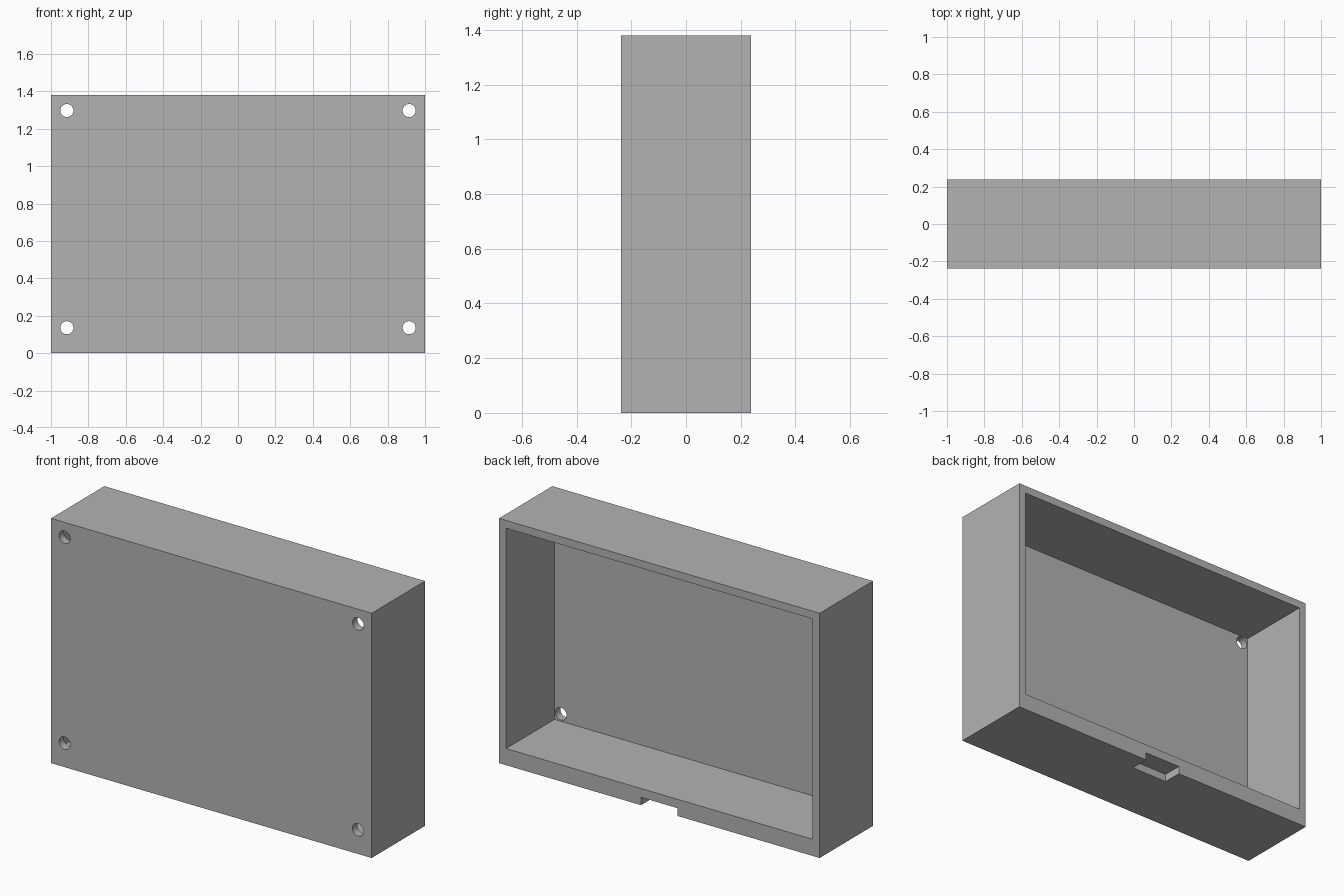
import bpy
import math

cube = bpy.data.objects.get("Cube")
if cube:
    bpy.data.objects.remove(cube, do_unlink=True)

WIDTH, DEPTH, HEIGHT = 2.0, 0.475, 1.38
BACK = DEPTH / 2
WALL = 0.044          # side, top and front panel thickness
FLOOR = 0.094         # thicker bottom wall
OVER = 0.05           # how far cutters reach past a surface

grey = bpy.data.materials.new("light_grey")
grey.use_nodes = True
colour = (0.45, 0.45, 0.45, 1)
grey.diffuse_color = colour
grey.node_tree.nodes["Principled BSDF"].inputs["Base Color"].default_value = colour


def block(name, x, y, z):
    """Box from (min, max) ranges on each axis."""
    ranges = (x, y, z)
    bpy.ops.mesh.primitive_cube_add(size=1, location=[(a + b) / 2 for a, b in ranges])
    obj = bpy.context.object
    obj.name = name
    obj.scale = [b - a for a, b in ranges]
    bpy.ops.object.transform_apply(location=True, rotation=False, scale=True)
    return obj


def cut(body, cutter):
    """Subtract the cutter from the body and remove the cutter."""
    cutter.hide_render = True
    mod = body.modifiers.new("cut", 'BOOLEAN')
    mod.operation = 'DIFFERENCE'
    mod.solver = 'EXACT'
    mod.object = cutter
    bpy.context.view_layer.objects.active = body
    bpy.ops.object.modifier_apply(modifier=mod.name)
    bpy.data.objects.remove(cutter, do_unlink=True)


# Outer shell
case = block("enclosure_case", (-WIDTH / 2, WIDTH / 2), (-BACK, BACK), (0, HEIGHT))
case.data.materials.append(grey)

# Cavity open to the back
inner = WIDTH / 2 - WALL
cut(case, block("cavity_cutter", (-inner, inner), (-BACK + WALL, BACK + OVER),
                (FLOOR, HEIGHT - WALL)))

# Pry notch under the back edge, not reaching the cavity
cut(case, block("notch_cutter", (-0.114, 0.114), (BACK - 0.11, BACK + OVER),
                (-OVER, 0.044)))

# Screw holes through the front panel corners
for x in (-0.915, 0.915):
    for z in (0.136, 1.297):
        bpy.ops.mesh.primitive_cylinder_add(
            vertices=32, radius=0.035, depth=0.2,
            location=(x, -BACK, z), rotation=(math.pi / 2, 0, 0))
        cut(case, bpy.context.object)

# Smooth hole walls, sharp box edges
bpy.ops.object.select_all(action='DESELECT')
case.select_set(True)
bpy.context.view_layer.objects.active = case
bpy.ops.object.shade_smooth_by_angle(angle=math.radians(30))
